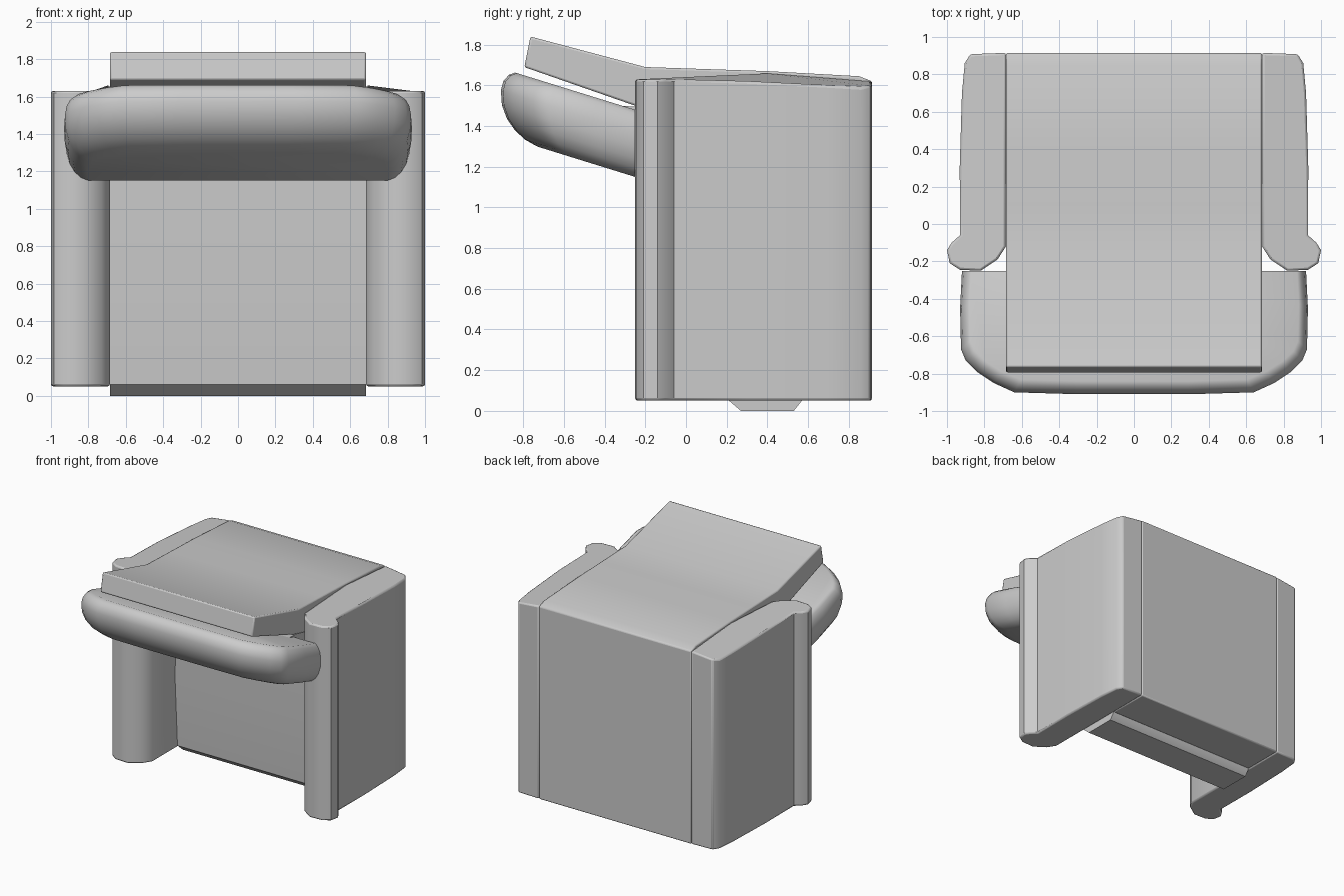
import bpy, bmesh, math

if "Cube" in bpy.data.objects:
    bpy.data.objects.remove(bpy.data.objects["Cube"])


def finish(name, bm, bevel=0.0, angle=40):
    bmesh.ops.recalc_face_normals(bm, faces=bm.faces)
    me = bpy.data.meshes.new(name)
    bm.to_mesh(me)
    bm.free()
    ob = bpy.data.objects.new(name, me)
    bpy.context.collection.objects.link(ob)
    if bevel:
        m = ob.modifiers.new("bevel", 'BEVEL')
        m.width = bevel
        m.segments = 2
        m.limit_method = 'ANGLE'
        m.angle_limit = math.radians(50)
    bpy.ops.object.select_all(action='DESELECT')
    ob.select_set(True)
    bpy.context.view_layer.objects.active = ob
    bpy.ops.object.shade_smooth_by_angle(angle=math.radians(angle))
    return ob


def loft(name, rings, bevel=0.0, angle=40):
    """Skin a list of equal-length closed rings and cap both ends."""
    bm = bmesh.new()
    rows = [[bm.verts.new(p) for p in ring] for ring in rings]
    n = len(rows[0])
    for a, b in zip(rows, rows[1:]):
        for i in range(n):
            j = (i + 1) % n
            bm.faces.new((a[i], a[j], b[j], b[i]))
    bm.faces.new(rows[0])
    bm.faces.new(rows[-1])
    return finish(name, bm, bevel, angle)


def extrude_x(name, profile, half, bevel=0.0):
    """Extrude a y,z profile across the width."""
    return loft(name, [[(x, y, z) for y, z in profile] for x in (-half, half)], bevel)


# rolled arms with side panels: x, y, top height
arm = [(.685, -.12, 1.63), (.73, -.19, 1.63), (.82, -.25, 1.63), (.93, -.245, 1.63),
       (.985, -.21, 1.63), (1.0, -.14, 1.63), (.975, -.10, 1.63), (.93, -.06, 1.63),
       (.932, .3, 1.62), (.92, .7, 1.60), (.905, .86, 1.59), (.875, .908, 1.60),
       (.685, .915, 1.62), (.685, .4, 1.66)]
for side, s in (("right", 1), ("left", -1)):
    loft(side + "_arm", [[(s * x, y, .05) for x, y, z in arm],
                         [(s * x, y, z) for x, y, z in arm]], .012)

# base and leaning back as one profile
extrude_x("base_and_back", [(.57, .05), (.915, .05), (.915, 1.62), (.85, 1.645), (.4, 1.67),
                            (.1, 1.68), (-.2, 1.69), (-.765, 1.84), (-.795, 1.69),
                            (-.25, 1.50), (.1, 1.42), (.57, 1.38)], .685, .01)

# seat cushion
extrude_x("seat", [(.2, .06), (.27, 0), (.53, 0), (.57, .05), (.57, 1.45),
                   (.18, 1.45), (.17, .6)], .685)

# lower part of the back cushion, between the arms
extrude_x("back_cushion_lower", [(-.32, 1.19), (.25, 1.18), (.25, 1.46), (-.32, 1.5)], .68)

# upper back cushion: half outline (x, u), layered through its thickness (depth, inset)
half = [(.92, 0), (.93, .2), (.925, .42), (.90, .48), (.84, .54), (.75, .60), (.64, .65), (.3, .66)]
outline = half + [(0, .66)] + [(-x, u) for x, u in reversed(half)]
layers = [(0, .07), (.02, .04), (.06, .012), (.11, 0), (.18, .005), (.24, .03),
          (.285, .07), (.315, .12), (.33, .18)]
rings = []
for t, inset in layers:
    kx, ku = (.93 - inset * .7) / .93, (.66 - inset) / .66
    rings.append([(x * kx, -.25 - u * ku, 1.48 + .31 * u * ku - t) for x, u in outline])
loft("back_cushion_upper", rings, 0, 50)
